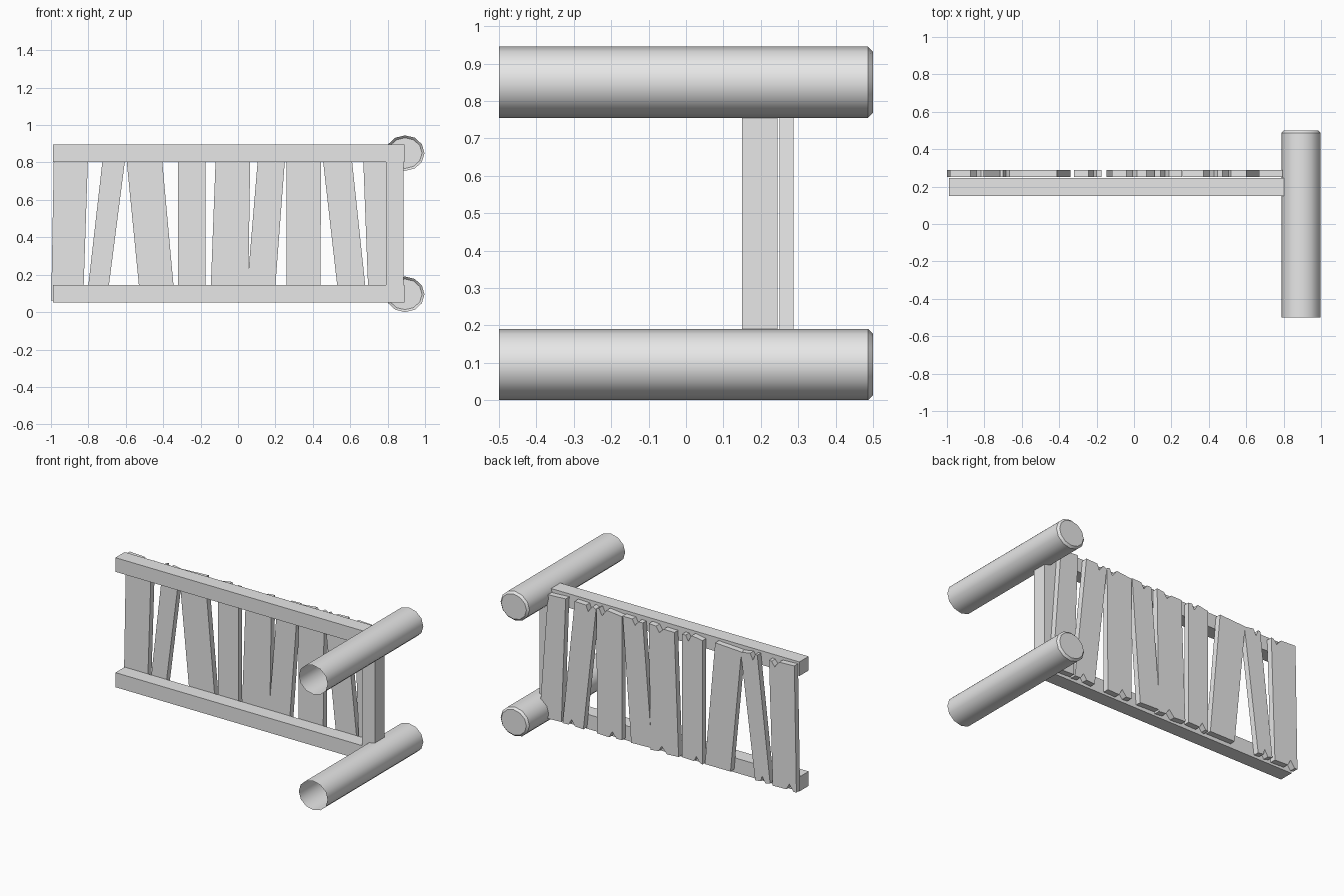
import bpy, bmesh, math, random

random.seed(4)
cube = bpy.data.objects.get("Cube")
if cube:
    bpy.data.objects.remove(cube, do_unlink=True)

grey = bpy.data.materials.new("plain_grey")
grey.use_nodes = True
grey.diffuse_color = (0.8, 0.8, 0.8, 1)
grey.node_tree.nodes["Principled BSDF"].inputs["Base Color"].default_value = (0.8, 0.8, 0.8, 1)


def make(name, bm):
    bmesh.ops.recalc_face_normals(bm, faces=bm.faces)
    mesh = bpy.data.meshes.new(name)
    bm.to_mesh(mesh)
    bm.free()
    mesh.materials.append(grey)
    obj = bpy.data.objects.new(name, mesh)
    bpy.context.collection.objects.link(obj)
    return obj


def prism(name, outline, y0, y1):
    """Extrude an x-z outline from y0 to y1."""
    bm = bmesh.new()
    face = bm.faces.new([bm.verts.new((x, y0, z)) for x, z in outline])
    new = bmesh.ops.extrude_face_region(bm, geom=[face])["geom"]
    moved = [v for v in new if isinstance(v, bmesh.types.BMVert)]
    bmesh.ops.translate(bm, verts=moved, vec=(0, y1 - y0, 0))
    return make(name, bm)


def beam(name, x0, x1, z0, z1):
    prism(name, [(x0, z0), (x1, z0), (x1, z1), (x0, z1)], 0.15, 0.245)


def log(name, z, sides=12):
    """Round log along y: open front, chamfered cap at the back."""
    bm = bmesh.new()
    rings = []
    for y, inset in ((-0.5, 0), (0.487, 0), (0.5, 0.013)):
        rings.append([bm.verts.new((0.893 + (0.104 - inset) * math.cos(a), y,
                                    z + (0.095 - inset) * math.sin(a)))
                      for a in (math.tau * i / sides for i in range(sides))])
    for a, b in zip(rings, rings[1:]):
        for i in range(sides):
            j = (i + 1) % sides
            bm.faces.new((a[i], a[j], b[j], b[i]))
    bm.faces.new(rings[-1])
    obj = make(name, bm)
    bpy.ops.object.select_all(action="DESELECT")
    obj.select_set(True)
    bpy.context.view_layer.objects.active = obj
    bpy.ops.object.shade_smooth_by_angle(angle=math.radians(35))


def end_profile(notch, z, inward):
    """Broken board end: (fraction across, height) pairs with an optional split."""
    rough = lambda: z + inward * random.uniform(0, 0.016)
    if notch is None:
        return [(0, rough()), (1, rough())]
    return [(0, rough()), (notch - 0.18, rough()), (notch, z + inward * 0.045),
            (notch + 0.12, rough()), (1, rough())]


def board(name, bottom, top, low_notch, high_notch):
    """Leaning plank whose edges are given at the inner rail edges."""
    def point(t, z):
        k = (z - 0.145) / 0.66
        left = bottom[0] + (top[0] - bottom[0]) * k
        right = bottom[1] + (top[1] - bottom[1]) * k
        return left + (right - left) * t, z
    low = end_profile(low_notch, 0.058, 1)
    high = end_profile(high_notch, 0.885, -1)
    prism(name, [point(*p) for p in low + high[::-1]], 0.25, 0.288)


# Logs, rails and upright
log("lower_log", 0.095)
log("upper_log", 0.85)
beam("lower_rail", -0.99, 0.89, 0.05, 0.145)
beam("upper_rail", -0.99, 0.89, 0.803, 0.895)
beam("upright", 0.79, 0.885, 0.145, 0.803)

# Boards: bottom edges, top edges, split positions at bottom and top
boards = [
    ((-0.997, -0.825), (-0.985, -0.803), 0.3, 0.78),
    ((-0.80, -0.69), (-0.725, -0.605), 0.5, 0.3),
    ((-0.53, -0.345), (-0.595, -0.405), None, None),
    ((-0.32, -0.173), (-0.32, -0.173), 0.3, 0.7),
    ((-0.145, 0.055), (-0.12, 0.065), 0.6, 0.6),
    ((0.05, 0.20), (0.105, 0.25), None, 0.4),
    ((0.26, 0.44), (0.26, 0.445), 0.4, 0.78),
    ((0.53, 0.68), (0.455, 0.61), 0.6, 0.35),
    ((0.695, 0.85), (0.67, 0.80), None, None),
]
for n, spec in enumerate(boards, 1):
    board(f"board_{n}", *spec)
